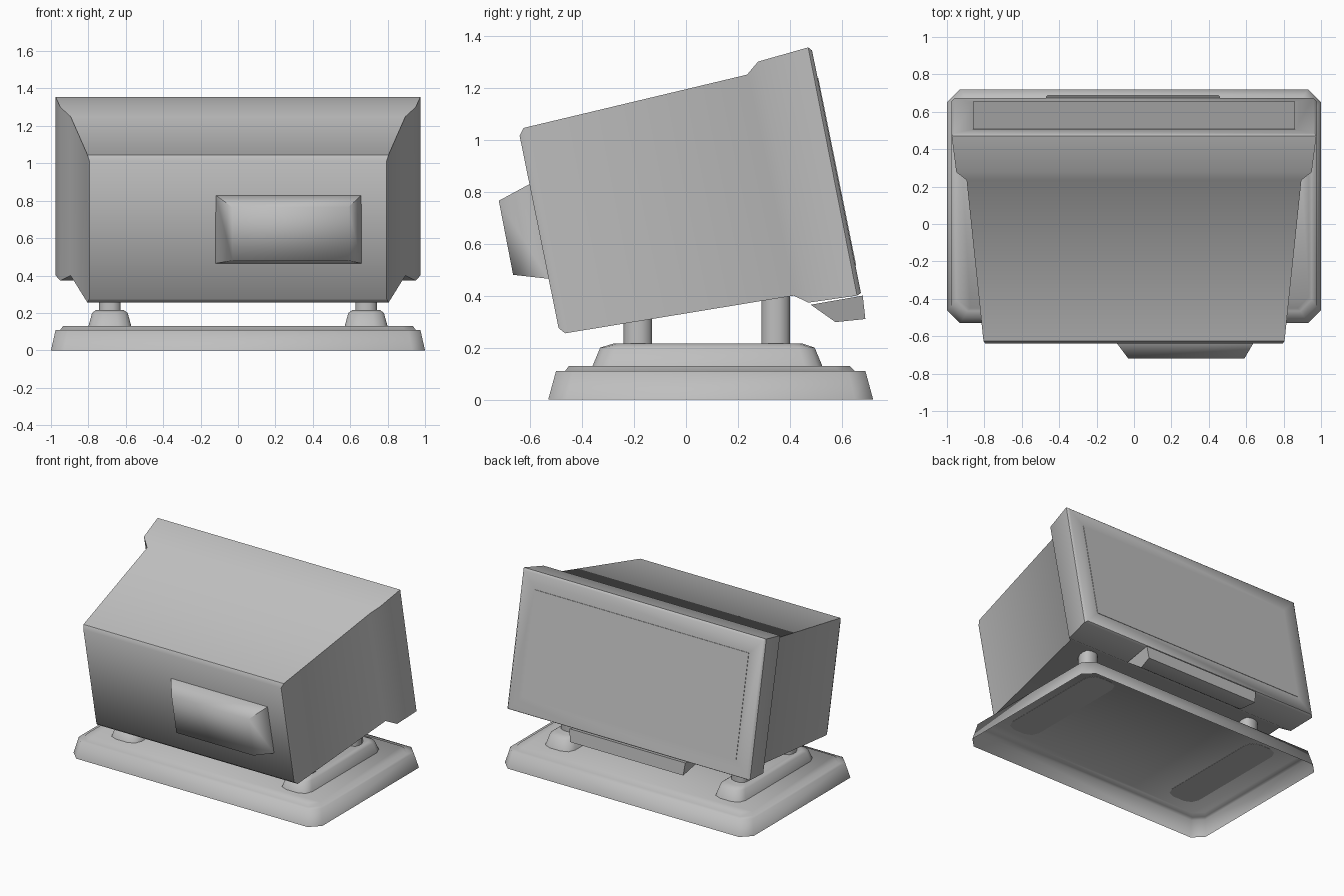
import bpy, bmesh, math

cube = bpy.data.objects.get("Cube")
if cube:
    bpy.data.objects.remove(cube, do_unlink=True)

GREY = (0.52, 0.52, 0.52, 1)
mat = bpy.data.materials.new("plain grey")
mat.use_nodes = True
mat.diffuse_color = GREY
mat.node_tree.nodes["Principled BSDF"].inputs["Base Color"].default_value = GREY


def loft(name, rings, smooth=50, open_start=False):
    """Skin a stack of equal-sized rings and cap the ends."""
    bm = bmesh.new()
    loops = [[bm.verts.new(p) for p in ring] for ring in rings]
    n = len(loops[0])
    for a, b in zip(loops, loops[1:]):
        for i in range(n):
            j = (i + 1) % n
            bm.faces.new((a[i], a[j], b[j], b[i]))
    if not open_start:
        bm.faces.new(loops[0][::-1])
    bm.faces.new(loops[-1])
    bmesh.ops.recalc_face_normals(bm, faces=bm.faces)
    me = bpy.data.meshes.new(name)
    bm.to_mesh(me)
    bm.free()
    me.materials.append(mat)
    ob = bpy.data.objects.new(name, me)
    bpy.context.collection.objects.link(ob)
    bpy.ops.object.select_all(action='DESELECT')
    ob.select_set(True)
    bpy.context.view_layer.objects.active = ob
    bpy.ops.object.shade_smooth_by_angle(angle=math.radians(smooth))
    return ob


def upright(x0, x1, bottom, top):
    """Rectangle spanning x0..x1 between a bottom and a top (y, z) point."""
    return [(x0, *bottom), (x1, *bottom), (x1, *top), (x0, *top)]


def slab(x0, x1, y0, y1, z, r, steps=2):
    """Level rectangle with rounded (or, with one step, cut) corners."""
    pts = []
    corners = [(x1 - r, y1 - r), (x0 + r, y1 - r), (x0 + r, y0 + r), (x1 - r, y0 + r)]
    for k, (cx, cy) in enumerate(corners):
        for s in range(steps + 1):
            a = math.pi / 2 * (k + s / steps)
            pts.append((cx + r * math.cos(a), cy + r * math.sin(a), z))
    return pts


# Tilted housing with flared back, rim and flat bezel
housing = [
    (0.795, (-0.49, 0.275), (-0.64, 1.015)),
    (0.805, (-0.465, 0.255), (-0.625, 1.045)),
    (0.895, (0.415, 0.40), (0.235, 1.25)),
    (0.95, (0.47, 0.373), (0.277, 1.30)),
    (0.975, (0.658, 0.40), (0.47, 1.355)),
    (0.96, (0.673, 0.41), (0.485, 1.343)),
    (0.86, (0.652, 0.515), (0.506, 1.238)),
]
loft("housing", [upright(-w, w, b, t) for w, b, t in housing])

# Screen plate lying on the bezel
loft("screen", [upright(-0.86, 0.86, (0.652 + d, 0.515), (0.506 + d, 1.238))
                for d in (-0.003, 0.003)])

# Tapered box on the front face
loft("front_box", [
    upright(-0.12, 0.66, (-0.50, 0.46), (-0.57, 0.83)),
    upright(-0.12, 0.66, (-0.53, 0.465), (-0.60, 0.83)),
    upright(-0.03, 0.59, (-0.665, 0.48), (-0.72, 0.765)),
], smooth=80)

# Wedge-shaped tray under the screen
loft("rear_tray", [
    [(-0.47, 0.48, 0.365), (0.46, 0.48, 0.365), (0.46, 0.68, 0.40), (-0.47, 0.68, 0.40)],
    [(-0.43, 0.575, 0.298), (0.42, 0.575, 0.298), (0.45, 0.69, 0.31), (-0.46, 0.69, 0.31)],
])

# Hollow base plate, open underneath, with raised step and cut corners
loft("base_plate", [
    slab(-1, 1, -0.53, 0.72, 0, 0.07, 1),
    slab(-0.975, 0.975, -0.50, 0.69, 0.11, 0.065, 1),
    slab(-0.95, 0.95, -0.465, 0.65, 0.11, 0.06, 1),
    slab(-0.935, 0.935, -0.45, 0.63, 0.13, 0.06, 1),
], smooth=80, open_start=True)

# Foot rails and posts on each side
for side, cx in (("right", -0.685), ("left", 0.685)):
    loft(side + "_rail", [
        slab(cx - 0.115, cx + 0.115, -0.36, 0.525, 0.128, 0.07),
        slab(cx - 0.095, cx + 0.095, -0.33, 0.495, 0.20, 0.06),
        slab(cx - 0.075, cx + 0.075, -0.28, 0.45, 0.215, 0.05),
    ])
    for end, cy, top in (("front", -0.185, 0.36), ("back", 0.345, 0.45)):
        loft(side + "_" + end + "_post", [
            slab(cx - 0.058, cx + 0.058, cy - 0.055, cy + 0.055, z, 0.04)
            for z in (0.20, top)])
